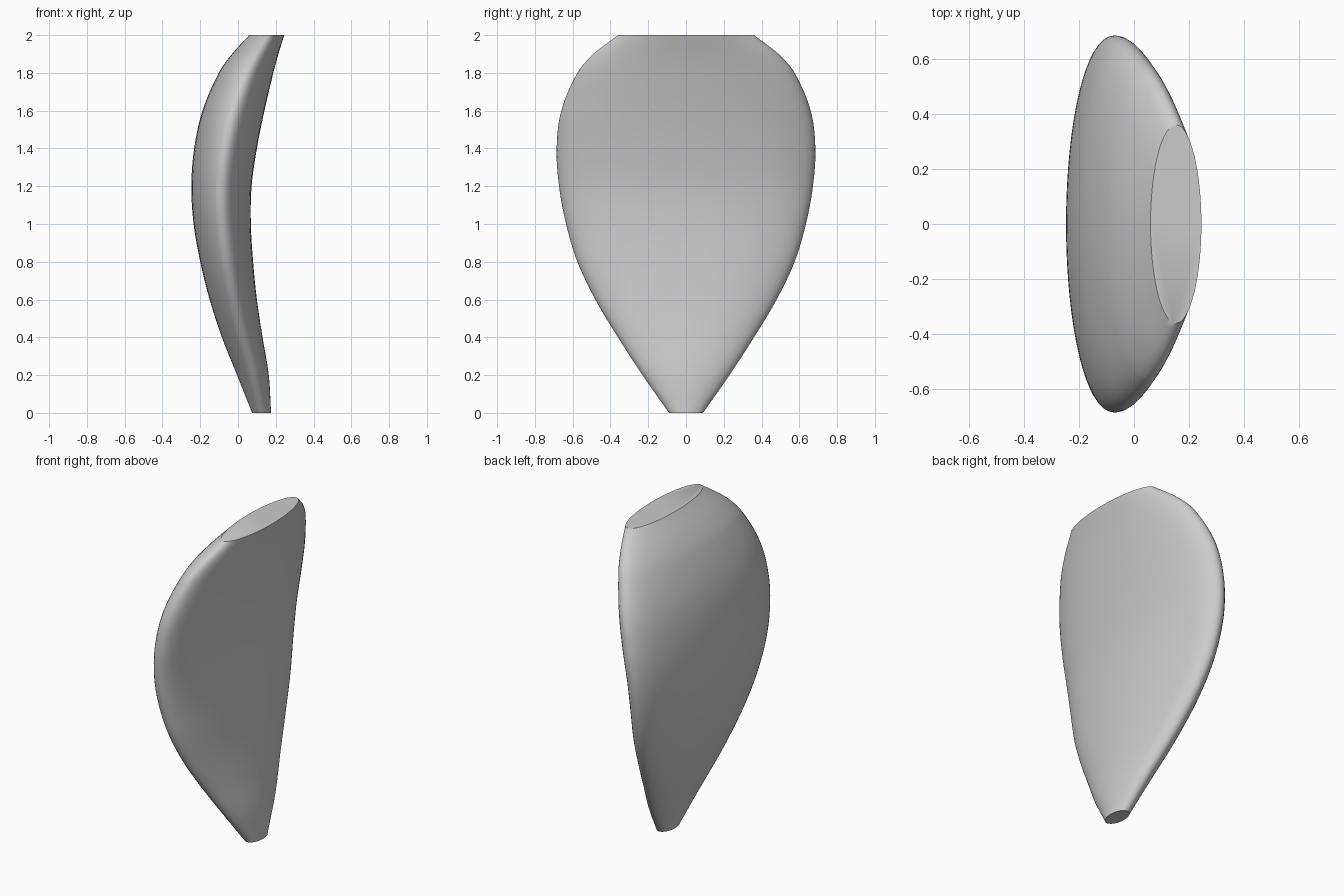
import bpy, bmesh, math

cube = bpy.data.objects.get("Cube")
if cube:
    bpy.data.objects.remove(cube, do_unlink=True)

# Profile stations: height, inner x, outer x, half width
STATIONS = [
    (0.0, 0.075, 0.175, 0.09), (0.2, -0.005, 0.163, 0.23),
    (0.4, -0.085, 0.13, 0.36), (0.6, -0.15, 0.10, 0.48),
    (0.8, -0.20, 0.08, 0.575), (1.0, -0.235, 0.068, 0.635),
    (1.2, -0.247, 0.072, 0.672), (1.4, -0.232, 0.10, 0.685),
    (1.6, -0.188, 0.14, 0.66), (1.8, -0.102, 0.187, 0.575),
    (1.9, -0.032, 0.214, 0.49), (2.0, 0.06, 0.245, 0.36),
]
SIDES, STEPS = 64, 6


def slope(i, k):
    a, b = STATIONS[max(i - 1, 0)], STATIONS[min(i + 1, len(STATIONS) - 1)]
    return (b[k] - a[k]) / (b[0] - a[0])


def blend(i, t, k):
    """Smooth curve through the stations."""
    p, q = STATIONS[i], STATIONS[i + 1]
    h = q[0] - p[0]
    s = t * t * (3 - 2 * t)
    return (p[k] * (1 - s) + q[k] * s
            + h * t * (1 - t) * ((1 - t) * slope(i, k) - t * slope(i + 1, k)))


# Curved blade lofted from elliptical sections, with flat ends
bm = bmesh.new()
samples = [(i, j / STEPS) for i in range(len(STATIONS) - 1) for j in range(STEPS)]
samples.append((len(STATIONS) - 2, 1.0))
rings = []
for i, t in samples:
    z = STATIONS[i][0] * (1 - t) + STATIONS[i + 1][0] * t
    inner, outer, half = (blend(i, t, k) for k in (1, 2, 3))
    ring = []
    for n in range(SIDES):
        a = math.tau * n / SIDES
        ring.append(bm.verts.new(((inner + outer) / 2 + (outer - inner) / 2 * math.cos(a),
                                  half * math.sin(a), z)))
    rings.append(ring)
for low, high in zip(rings, rings[1:]):
    for n in range(SIDES):
        m = (n + 1) % SIDES
        bm.faces.new((low[n], low[m], high[m], high[n]))
bm.faces.new(rings[0][::-1])
bm.faces.new(rings[-1])
mesh = bpy.data.meshes.new("blade")
bm.to_mesh(mesh)
bm.free()
blade = bpy.data.objects.new("blade", mesh)
bpy.context.collection.objects.link(blade)

# Plain grey surface
grey = bpy.data.materials.new("light grey")
grey.use_nodes = True
colour = (0.6, 0.6, 0.6, 1.0)
grey.diffuse_color = colour
grey.node_tree.nodes["Principled BSDF"].inputs["Base Color"].default_value = colour
mesh.materials.append(grey)

# Smooth sides, crisp cut ends
bpy.context.view_layer.objects.active = blade
blade.select_set(True)
bpy.ops.object.shade_smooth_by_angle(angle=math.radians(35))
